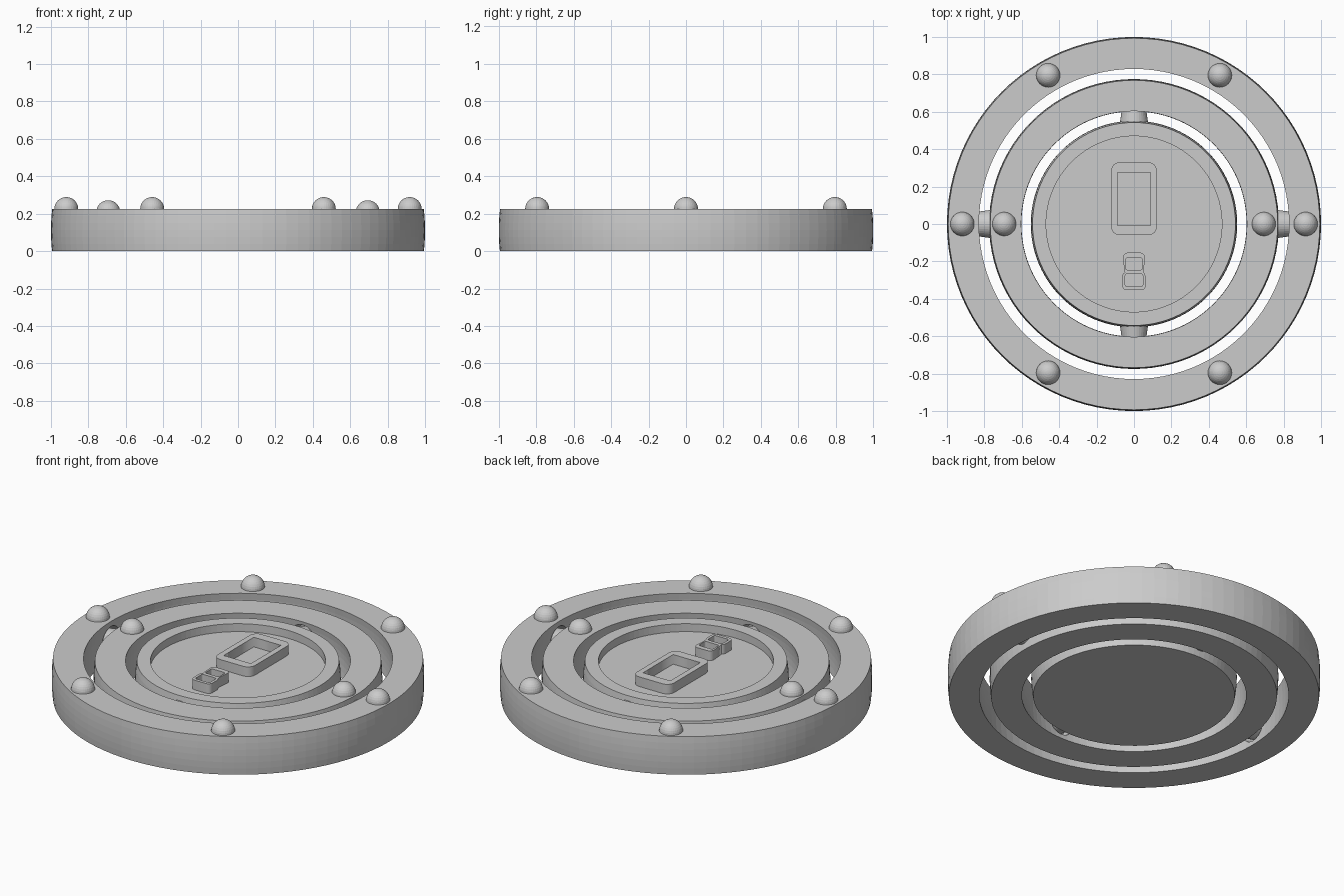
import bpy, bmesh, math
from mathutils import Matrix

if "Cube" in bpy.data.objects:
    bpy.data.objects.remove(bpy.data.objects["Cube"])

SEG = 96
MID = 0.11          # height of the common gimbal centre


def add_mesh(name, bm):
    bmesh.ops.recalc_face_normals(bm, faces=bm.faces)
    me = bpy.data.meshes.new(name)
    bm.to_mesh(me)
    bm.free()
    ob = bpy.data.objects.new(name, me)
    bpy.context.collection.objects.link(ob)
    return ob


def arc(radius, z0, z1, n=6):
    """Spherical wall profile from z0 to z1."""
    zs = [z0 + (z1 - z0) * i / n for i in range(n + 1)]
    return [(math.sqrt(radius ** 2 - (z - MID) ** 2), z) for z in zs]


def lathe(name, profile):
    bm = bmesh.new()
    cols = []
    for s in range(SEG):
        a = 2 * math.pi * s / SEG
        cols.append([bm.verts.new((r * math.cos(a), r * math.sin(a), z)) for r, z in profile])
    n = len(profile)
    for s in range(SEG):
        p, q = cols[s], cols[(s + 1) % SEG]
        for i in range(n):
            j = (i + 1) % n
            if profile[i][0] == 0 and profile[j][0] == 0:
                continue
            bm.faces.new((p[i], q[i], q[j], p[j]))
    bmesh.ops.remove_doubles(bm, verts=bm.verts, dist=1e-5)
    return add_mesh(name, bm)


def rod(name, angle, r_start, r_end, start, end):
    """Round rod pointing outward along the given angle."""
    bm = bmesh.new()
    m = (Matrix.Translation((0, 0, MID)) @ Matrix.Rotation(angle, 4, 'Z')
         @ Matrix.Rotation(math.pi / 2, 4, 'Y') @ Matrix.Translation((0, 0, (start + end) / 2)))
    bmesh.ops.create_cone(bm, cap_ends=True, segments=32, radius1=r_start,
                          radius2=r_end, depth=end - start, matrix=m)
    return add_mesh(name, bm)


def cut(target, cutter):
    mod = target.modifiers.new("socket", 'BOOLEAN')
    mod.operation = 'DIFFERENCE'
    mod.solver = 'EXACT'
    mod.object = cutter
    cutter.hide_render = True
    cutter.hide_set(True)


def ball(name, x, y, z):
    bm = bmesh.new()
    bmesh.ops.create_uvsphere(bm, u_segments=32, v_segments=16, radius=0.064,
                              matrix=Matrix.Translation((x, y, z)))
    add_mesh(name, bm)


def rounded(x, y0, y1, r, n=4):
    """Rounded rectangle outline, mirrored about x = 0."""
    if r == 0:
        return [(x, y0), (x, y1), (-x, y1), (-x, y0)]
    pts = []
    for k, (cx, cy) in enumerate([(x - r, y1 - r), (r - x, y1 - r), (r - x, y0 + r), (x - r, y0 + r)]):
        for i in range(n + 1):
            a = math.pi / 2 * (k + i / n)
            pts.append((cx + r * math.cos(a), cy + r * math.sin(a)))
    return pts


def raised_frame(name, loops, z0, z1):
    """Extruded outline, with the inner loops left open."""
    cu = bpy.data.curves.new(name, 'CURVE')
    cu.dimensions = '2D'
    cu.fill_mode = 'BOTH'
    cu.extrude = (z1 - z0) / 2
    for pts in loops:
        sp = cu.splines.new('POLY')
        sp.points.add(len(pts) - 1)
        for p, (x, y) in zip(sp.points, pts):
            p.co = (x, y, 0, 1)
        sp.use_cyclic_u = True
    tmp = bpy.data.objects.new(name + "_curve", cu)
    bpy.context.collection.objects.link(tmp)
    bpy.context.view_layer.update()
    dg = bpy.context.evaluated_depsgraph_get()
    me = bpy.data.meshes.new_from_object(tmp.evaluated_get(dg))
    bpy.data.objects.remove(tmp)
    ob = bpy.data.objects.new(name, me)
    ob.location.z = (z0 + z1) / 2
    bpy.context.collection.objects.link(ob)


# Nested rings with spherical walls
TOP, MTOP, FLOOR = 0.225, 0.212, 0.165
outer = lathe("outer_ring", arc(1.0, 0, TOP) + arc(0.837, TOP, 0))
middle = lathe("middle_ring", arc(0.775, 0, MTOP) + arc(0.612, MTOP, 0))

# Centre disc with a raised rim
lathe("centre_disc", [(0, 0)] + arc(0.552, 0, MTOP) + [(0.47, MTOP), (0.47, FLOOR), (0, FLOOR)])

# Pivot pins and their sockets: x axis outside, y axis inside
for i in range(2):
    ax, ay = math.pi * i, math.pi * (i + 0.5)
    rod(f"outer_pin_{i}", ax, 0.077, 0.06, 0.755, 0.87)
    cut(outer, rod(f"outer_socket_{i}", ax, 0.088, 0.068, 0.81, 0.885))
    rod(f"inner_pin_{i}", ay, 0.077, 0.06, 0.53, 0.645)
    cut(middle, rod(f"inner_socket_{i}", ay, 0.088, 0.068, 0.585, 0.66))
    cut(middle, rod(f"wall_hole_{i}", ax, 0.022, 0.022, 0.58, 0.64))

# Studs on the rings
for i in range(6):
    a = math.pi * i / 3
    ball(f"outer_stud_{i}", 0.918 * math.cos(a), 0.918 * math.sin(a), TOP)
for i, s in enumerate((-1, 1)):
    ball(f"middle_stud_{i}", 0.694 * s, 0, 0.208)

# Raised frames on the disc
raised_frame("large_frame", [rounded(0.122, -0.06, 0.33, 0.045), rounded(0.089, -0.007, 0.275, 0)],
             FLOOR - 0.01, 0.222)
up = rounded(0.058, -0.256, -0.153, 0.025)
low = rounded(0.063, -0.354, -0.256, 0.025)
# Waisted outline: right side up, over the top, down the left side
waisted = up[:10] + [(-0.052, -0.256)] + low[5:] + low[:5][:1] + [(0.052, -0.256)]
raised_frame("small_frame", [waisted, rounded(0.045, -0.245, -0.182, 0.01),
                             rounded(0.047, -0.335, -0.267, 0.01)], FLOOR - 0.01, 0.222)
